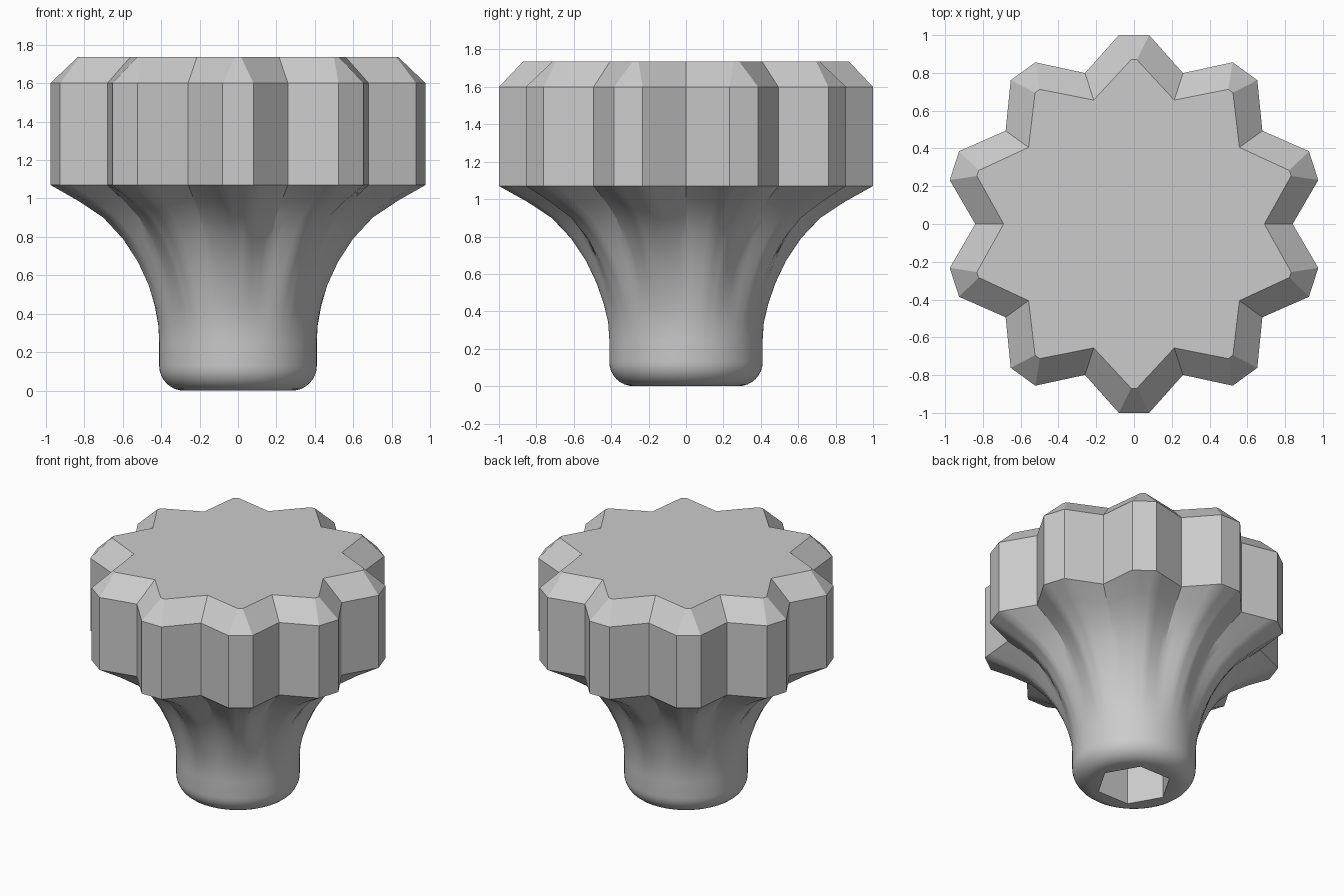
import bpy
import bmesh
from math import sin, cos, pi, radians
from mathutils import Vector

cube = bpy.data.objects.get("Cube")
if cube:
    bpy.data.objects.remove(cube, do_unlink=True)

LOBES = 10
SUB = 4                      # stem points per outline edge
COUNT = LOBES * 3 * SUB
STEM_R = 0.41
FILLET = 0.13

grey = bpy.data.materials.new("knob_grey")
grey.use_nodes = True
grey.diffuse_color = (0.6, 0.6, 0.6, 1)
grey.node_tree.nodes["Principled BSDF"].inputs["Base Color"].default_value = (0.6, 0.6, 0.6, 1)


def polar(r, a):
    return Vector((r * cos(a), r * sin(a), 0))


def star(tip_r, valley_r, half):
    """Outline with a valley and a blunt two-corner tip per lobe."""
    pts = []
    for i in range(LOBES):
        a = 2 * pi * i / LOBES
        tip = a + pi / LOBES
        pts += [polar(valley_r, a), polar(tip_r, tip - half), polar(tip_r, tip + half)]
    return pts


def subdivide(pts, n):
    return [p.lerp(pts[(i + 1) % len(pts)], k / n)
            for i, p in enumerate(pts) for k in range(n)]


def at_height(pts, z):
    return [Vector((p.x, p.y, z)) for p in pts]


def loft(name, rings, cap_end=True):
    """Bridge equal-count rings in order and close the last one."""
    bm = bmesh.new()
    loops = [[bm.verts.new(p) for p in ring] for ring in rings]
    for a, b in zip(loops, loops[1:]):
        for i in range(len(a)):
            j = (i + 1) % len(a)
            bm.faces.new((a[i], a[j], b[j], b[i]))
    if cap_end:
        bm.faces.new(loops[-1])
    mesh = bpy.data.meshes.new(name)
    bm.to_mesh(mesh)
    bm.free()
    mesh.materials.append(grey)
    obj = bpy.data.objects.new(name, mesh)
    bpy.context.collection.objects.link(obj)
    return obj


# Grip: lobed prism with a chamfered top
outline = star(1.003, 0.84, radians(4.6))
top = star(0.87, 0.69, radians(1.0))
loft("grip", [at_height(outline, 1.07), at_height(outline, 1.6), at_height(top, 1.737)])

# Stem: hexagonal socket, rounded foot, then a flare blending into the lobes
lobed = subdivide(outline, SUB)
circle = [p.normalized() for p in lobed]
hexagon = subdivide([polar(0.25, pi * i / 3) for i in range(6)], COUNT // 6)

rings = [at_height(hexagon, 0.5), at_height(hexagon, 0)]
for k in range(9):
    a = k / 8 * pi / 2
    r = STEM_R - FILLET + FILLET * sin(a)
    rings.append(at_height([p * r for p in circle], FILLET * (1 - cos(a))))

flare = [(0.41, 0.25), (0.416, 0.34), (0.44, 0.44), (0.478, 0.55), (0.535, 0.67),
         (0.615, 0.79), (0.72, 0.9), (0.85, 0.985), (1.003, 1.07)]
for r, z in flare:
    t = (r - STEM_R) / (1.003 - STEM_R)
    rings.append(at_height([(c * STEM_R).lerp(s, t) for c, s in zip(circle, lobed)], z))

stem = loft("stem", rings, cap_end=False)
bm = bmesh.new()
bm.from_mesh(stem.data)
bm.verts.ensure_lookup_table()
bm.faces.new(list(reversed(bm.verts[:COUNT])))    # socket floor
bm.to_mesh(stem.data)
bm.free()

# Smooth the stem, keep the socket and creases sharp
bpy.ops.object.select_all(action='DESELECT')
stem.select_set(True)
bpy.context.view_layer.objects.active = stem
bpy.ops.object.shade_smooth_by_angle(angle=radians(30))
